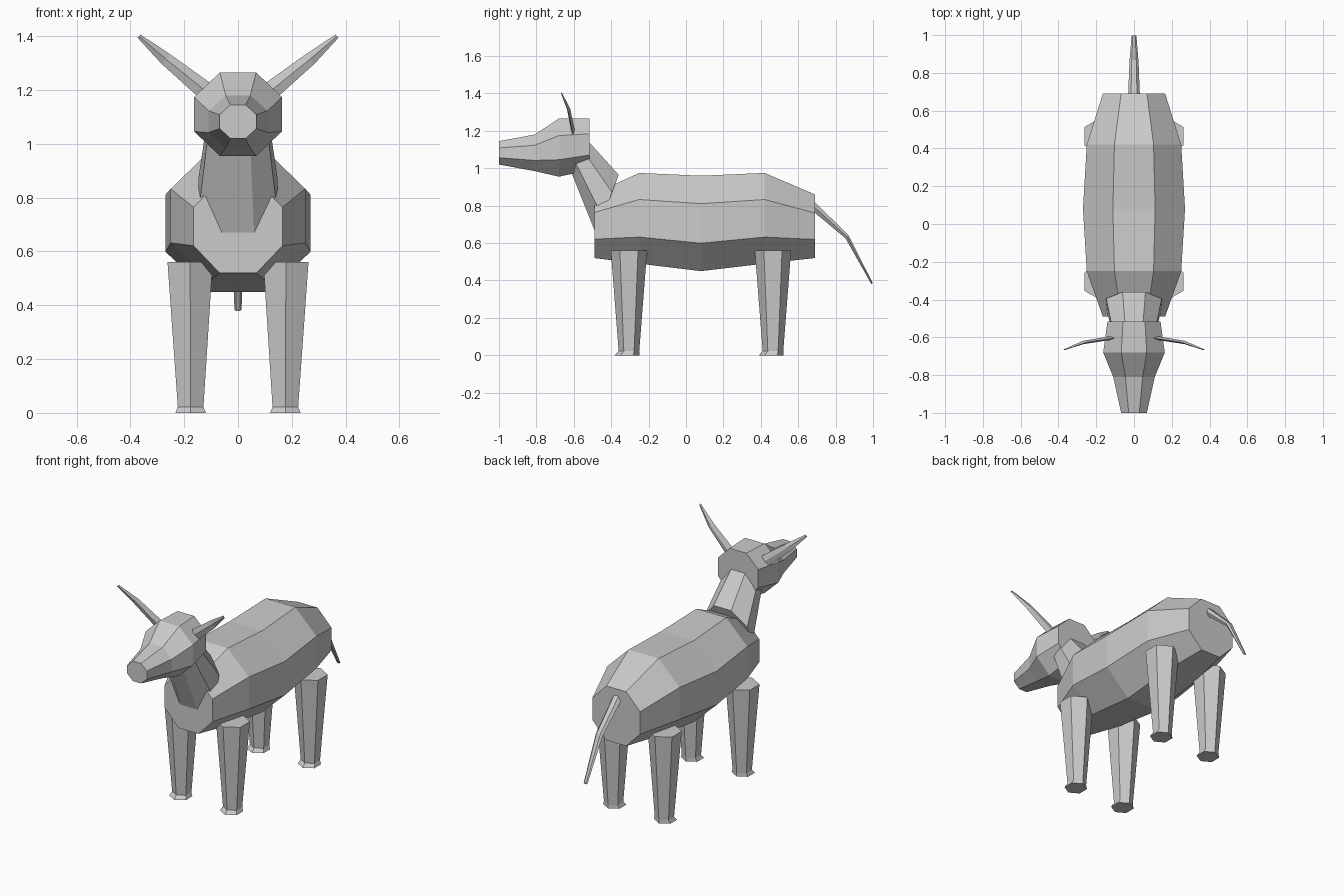
import bpy
import bmesh
from math import pi, cos, sin
from mathutils import Vector

cube = bpy.data.objects.get("Cube")
if cube:
    bpy.data.objects.remove(cube, do_unlink=True)

GREY = (0.6, 0.6, 0.6, 1.0)
hide = bpy.data.materials.new("plain grey")
hide.use_nodes = True
hide.diffuse_color = GREY
bsdf = next(n for n in hide.node_tree.nodes if n.type == 'BSDF_PRINCIPLED')
bsdf.inputs["Base Color"].default_value = GREY


def loft(name, rings, sides=8, flat=True):
    """Skin a row of polygon rings, each (centre, half axis u, half axis v).
    With flat, the polygon's flats (not its corners) lie on the half axes."""
    step = 2 * pi / sides
    phase = step / 2 if flat else 0
    grow = 1 / cos(step / 2) if flat else 1
    bm = bmesh.new()
    loops = []
    for centre, u, v in rings:
        c, u, v = Vector(centre), Vector(u) * grow, Vector(v) * grow
        angles = [phase + step * i for i in range(sides)]
        loops.append([bm.verts.new(c + u * cos(a) + v * sin(a)) for a in angles])
    for a, b in zip(loops, loops[1:]):
        for i in range(sides):
            j = (i + 1) % sides
            bm.faces.new((a[i], a[j], b[j], b[i]))
    bm.faces.new(loops[0])
    bm.faces.new(loops[-1])
    bmesh.ops.recalc_face_normals(bm, faces=bm.faces)
    mesh = bpy.data.meshes.new(name)
    bm.to_mesh(mesh)
    bm.free()
    mesh.materials.append(hide)
    obj = bpy.data.objects.new(name, mesh)
    bpy.context.collection.objects.link(obj)
    return obj


def upright(y, half_width, bottom, top):
    """Ring facing along y."""
    return ((0, y, (top + bottom) / 2), (half_width, 0, 0), (0, 0, (top - bottom) / 2))


# Barrel-shaped body
loft("body", [upright(-0.49, 0.165, 0.52, 0.865),
              upright(-0.25, 0.25, 0.49, 0.975),
              upright(0.08, 0.27, 0.45, 0.96),
              upright(0.42, 0.25, 0.49, 0.975),
              upright(0.69, 0.165, 0.52, 0.86)])

# Head, from muzzle to back of skull
loft("head", [upright(-1.0, 0.068, 1.02, 1.145),
              upright(-0.81, 0.11, 0.985, 1.18),
              upright(-0.68, 0.163, 0.955, 1.265),
              upright(-0.515, 0.14, 0.99, 1.265)])

# Leaning neck, sunk into body and head
loft("neck", [((0, -0.42, 0.805), (0.147, 0, 0), (0, 0.06, 0.16)),
              ((0, -0.585, 1.085), (0.11, 0, 0), (0, 0.035, 0.09))])

# Tapered six-sided legs with small hooves, and the horns
for side, word in ((1, "left"), (-1, "right")):
    for y, end in ((-0.305, "front"), (0.465, "back")):
        loft(f"{end}_{word}_leg",
             [((side * x, y + shift, z), (0, r, 0), (r, 0, 0))
              for x, shift, z, r in ((0.176, -0.01, 0, 0.066),
                                     (0.176, 0, 0.022, 0.055),
                                     (0.178, 0, 0.56, 0.097))],
             sides=6, flat=False)
    loft(f"{word}_horn",
         [((side * x, y, z), (side * -0.65 * r, 0, 0.76 * r), (0, t, 0))
          for x, y, z, r, t in ((0.10, -0.60, 1.18, 0.036, 0.010),
                                (0.268, -0.627, 1.315, 0.024, 0.009),
                                (0.368, -0.665, 1.4, 0.008, 0.003))],
         sides=4, flat=False)

# Drooping tail
loft("tail", [((0, y, z), (w, 0, 0), (0, 0.6 * t, 0.8 * t))
              for y, z, w, t in ((0.66, 0.815, 0.032, 0.026),
                                 (0.86, 0.635, 0.024, 0.014),
                                 (0.995, 0.383, 0.013, 0.006))],
     sides=6, flat=False)
